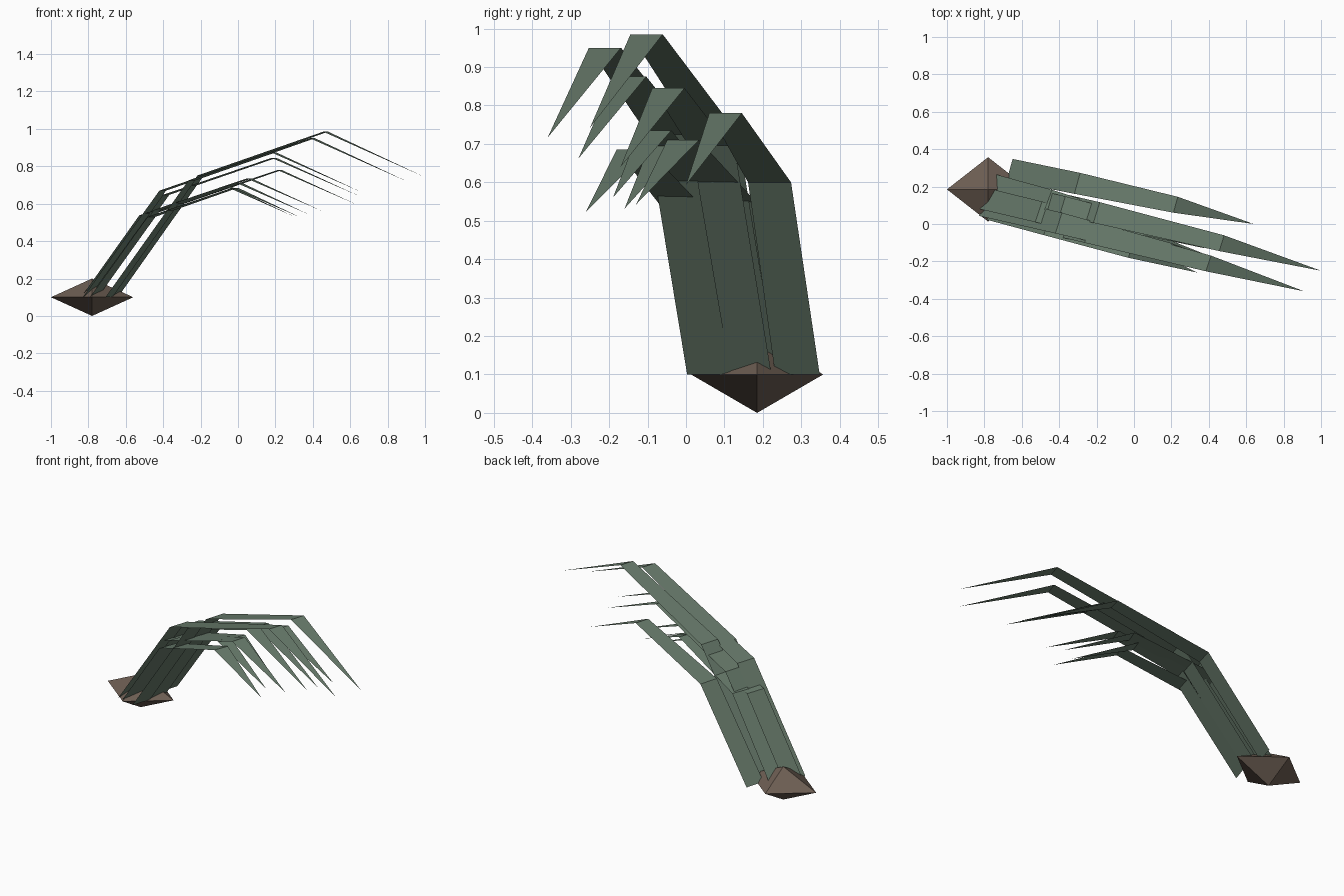
import bpy, bmesh
from mathutils import Vector

if "Cube" in bpy.data.objects:
    bpy.data.objects.remove(bpy.data.objects["Cube"])


def material(name, rgb):
    m = bpy.data.materials.new(name)
    m.diffuse_color = (*rgb, 1)
    m.use_nodes = True
    m.node_tree.nodes["Principled BSDF"].inputs["Base Color"].default_value = m.diffuse_color
    return m


def make_object(name, bm, mat):
    me = bpy.data.meshes.new(name)
    bm.to_mesh(me)
    bm.free()
    me.materials.append(mat)
    ob = bpy.data.objects.new(name, me)
    bpy.context.collection.objects.link(ob)
    return ob


green = material("leaf_green", (0.14, 0.20, 0.15))
brown = material("root_brown", (0.15, 0.11, 0.085))

# Root clump: squashed octahedron
bm = bmesh.new()
top, bottom = bm.verts.new((-0.78, 0.185, 0.2)), bm.verts.new((-0.78, 0.185, 0))
ring = [bm.verts.new((-0.78 + 0.22 * x, 0.185 + 0.172 * y, 0.1))
        for x, y in ((1, 0), (0, 1), (-1, 0), (0, -1))]
for i in range(4):
    a, b = ring[i], ring[(i + 1) % 4]
    bm.faces.new((a, b, top))
    bm.faces.new((b, a, bottom))
make_object("root_clump", bm, brown)

# Bent leaf profile: run fraction, sideways fraction, height fraction, half width
PROFILE = ((0, 0, 0, 0.06), (0.277, 0.25, 0.735, 0.058),
           (0.68, 0.645, 1, 0.044), (1, 1, 0.725, 0))


def leaf(name, base, tip, height):
    base, tip = Vector(base), Vector(tip)
    d = tip - base
    side = Vector((-d.y * 1.25, d.x)).normalized()
    bm = bmesh.new()
    rows = []
    for fx, fy, fz, w in PROFILE:
        c = Vector((base.x + d.x * fx, base.y + d.y * fy))
        z = 0.1 + height * fz
        offsets = (-w, w) if w else (0,)
        rows.append([bm.verts.new((*(c + side * o), z)) for o in offsets])
    for a, b in zip(rows, rows[1:]):
        bm.faces.new([a[0]] + b + [a[1]])
    make_object(name, bm, green)


# Leaves: base xy, tip xy, rise of the highest bend
LEAVES = (
    ((-0.66, 0.165), (1.00, -0.25), 0.885),
    ((-0.69, 0.06), (0.91, -0.36), 0.85),
    ((-0.81, 0.10), (0.66, -0.28), 0.775),
    ((-0.78, 0.18), (0.65, -0.17), 0.745),
    ((-0.665, 0.29), (0.64, 0.0), 0.68),
    ((-0.77, 0.12), (0.45, -0.19), 0.635),
    ((-0.78, 0.215), (0.38, -0.13), 0.61),
    ((-0.77, 0.08), (0.34, -0.26), 0.585),
    ((-0.82, 0.14), (0.30, -0.16), 0.595),
)
for i, args in enumerate(LEAVES):
    leaf(f"leaf_{i + 1}", *args)
